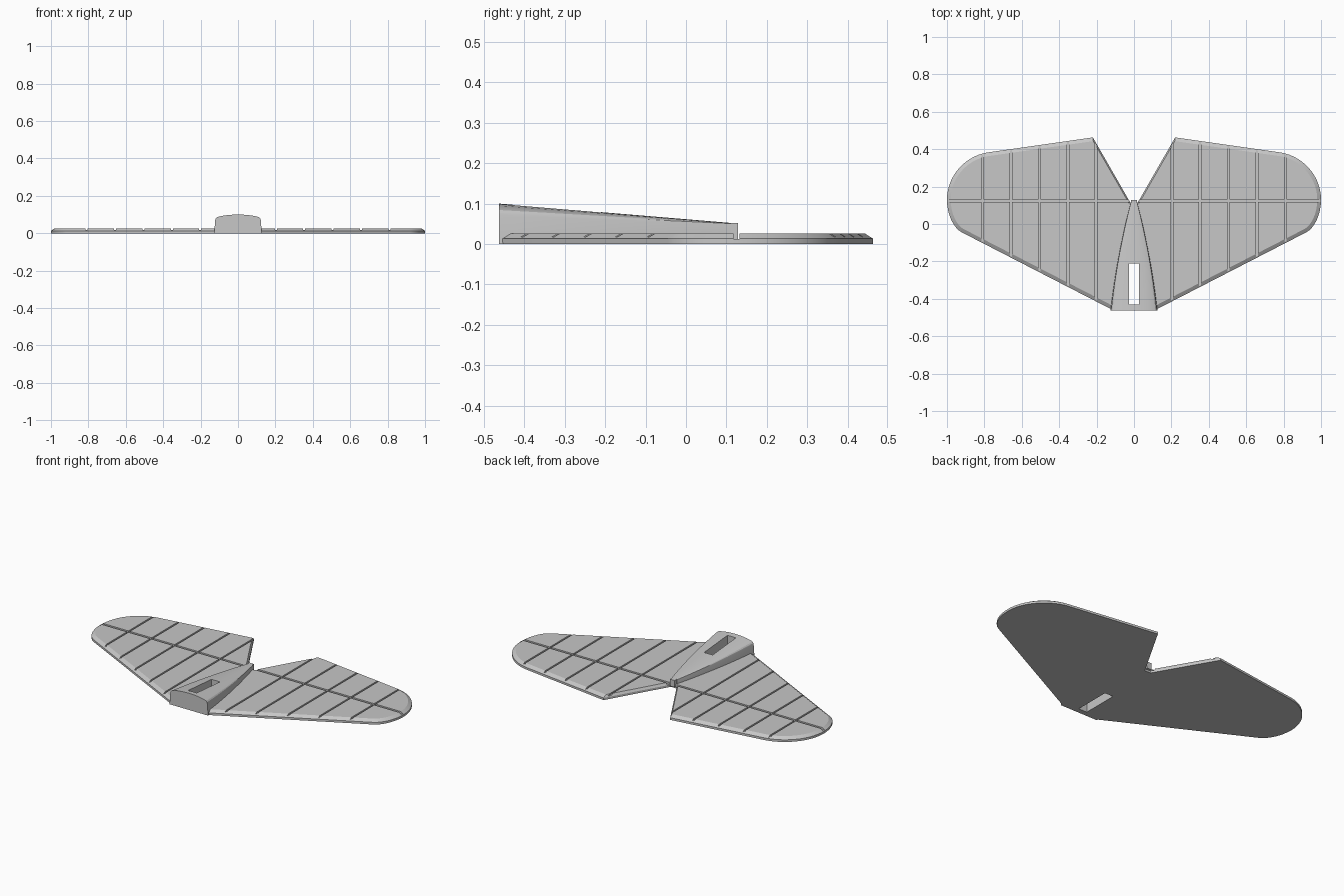
import bpy, bmesh, math
from mathutils import Vector
from mathutils.geometry import interpolate_bezier

if "Cube" in bpy.data.objects:
    bpy.data.objects.remove(bpy.data.objects["Cube"])

grey = bpy.data.materials.new("plain grey")
grey.diffuse_color = (0.57, 0.57, 0.57, 1)
grey.use_nodes = True
grey.node_tree.nodes["Principled BSDF"].inputs["Base Color"].default_value = grey.diffuse_color


def make(name, rings):
    """Closed solid lofted through rings that run anticlockwise around the loft direction."""
    bm = bmesh.new()
    loops = [[bm.verts.new(p) for p in ring] for ring in rings]
    n = len(loops[0])
    for a, b in zip(loops, loops[1:]):
        for i in range(n):
            j = (i + 1) % n
            bm.faces.new((a[i], a[j], b[j], b[i]))
    bm.faces.new(loops[0][::-1])
    bm.faces.new(loops[-1])
    bm.normal_update()
    me = bpy.data.meshes.new(name)
    bm.to_mesh(me)
    bm.free()
    ob = bpy.data.objects.new(name, me)
    me.materials.append(grey)
    bpy.context.collection.objects.link(ob)
    return ob


def box(name, x0, x1, y0, y1, z0, z1):
    return make(name, [[(x0, y0, z), (x1, y0, z), (x1, y1, z), (x0, y1, z)] for z in (z0, z1)])


def activate(ob):
    bpy.ops.object.select_all(action='DESELECT')
    ob.select_set(True)
    bpy.context.view_layer.objects.active = ob


def width_of(me):
    xs = [v.co.x for v in me.vertices]
    return max(xs) - min(xs) if xs else 0


def cut(ob, *bounds):
    """Subtract a box, keeping the first solver result that is sound."""
    cutter = box("cutter", *bounds)
    old = ob.data.copy()
    for solver in ('EXACT', 'MANIFOLD', 'FLOAT'):
        m = ob.modifiers.new("cut", 'BOOLEAN')
        m.operation, m.solver, m.object = 'DIFFERENCE', solver, cutter
        activate(ob)
        bpy.ops.object.modifier_apply(modifier=m.name)
        if len(ob.data.polygons) > len(old.polygons) and abs(width_of(ob.data) - width_of(old)) < 0.01:
            break
        ob.data = old.copy()
    bpy.data.objects.remove(cutter)


def bez(a, b, c, d, n):
    return [tuple(p)[:2] for p in interpolate_bezier(*(Vector((*q, 0)) for q in (a, b, c, d)), n)]


# Tailplane outline, right half, front to back
tip = bez((0.92, -0.045), (0.965, -0.022), (1, 0.05), (1, 0.13), 9)
tip += bez((1, 0.13), (1, 0.26), (0.9, 0.366), (0.78, 0.383), 15)[1:]
half = [(0.123, -0.455)] + tip + [(0.22, 0.463), (0.02, 0.115)]
# Bevel width of the edge leaving each point
width = [0.02] * (len(half) - 2) + [0.008, 0.002]
outline = half + [(-x, y) for x, y in reversed(half)]
width = width + width[-2::-1] + [0.002]


def inset(pts, widths):
    out = []
    n = len(pts)
    for i in range(n):
        p = Vector(pts[i])
        d0 = (p - Vector(pts[i - 1])).normalized()
        d1 = (Vector(pts[(i + 1) % n]) - p).normalized()
        n0, n1 = Vector((-d0.y, d0.x)), Vector((-d1.y, d1.x))
        w0, w1 = widths[i - 1], widths[i]
        det = n0.x * n1.y - n0.y * n1.x
        if abs(det) < 0.02:
            q = p + (n0 + n1).normalized() * (w0 + w1) / 2
        else:
            q = p + Vector((w0 * n1.y - w1 * n0.y, n0.x * w1 - n1.x * w0)) / det
        out.append((q.x, q.y))
    return out


tailplane = make("tailplane", [[(x, y, z) for x, y in pts] for pts, z in (
    (outline, 0), (outline, 0.013), (inset(outline, width), 0.026))])

# Rib grooves and the hinge groove
for x in (0.203, 0.352, 0.505, 0.657, 0.81):
    for s in (-1, 1):
        cut(tailplane, s * x - 0.005, s * x + 0.005, -0.6, 0.6, 0.017, 0.1)
cut(tailplane, -1.1, 1.1, 0.118, 0.132, 0.0125, 0.1)

# Central fairing, tapering to the back
shape = [(1, 0), (0.985, 0.25), (0.94, 0.47), (0.85, 0.62), (0.6, 0.83), (0.3, 0.96), (0, 1)]
rings = []
for k in range(15):
    t = k / 14
    y = -0.463 + 0.575 * t
    w = 0.122 - 0.06 * t - 0.044 * t * t
    side, top = 0.07 - 0.02 * t, 0.1 - 0.048 * t
    right = [(w + 0.005 * (1 - t), 0.0005)] + [(w * u, side + (top - side) * v) for u, v in shape]
    sec = right + [(-x, z) for x, z in reversed(right[:-1])]
    rings.append([(x, y, z) for x, z in reversed(sec)])
fairing = make("fairing", rings)

# Tail post at the end of the fairing
box("tail_post", -0.015, 0.015, 0.1, 0.129, 0.012, 0.052)

# Slot right through the middle
for ob in (tailplane, fairing):
    cut(ob, -0.028, 0.028, -0.43, -0.21, -0.1, 0.3)
    activate(ob)
    bpy.ops.object.shade_smooth_by_angle(angle=math.radians(25))
